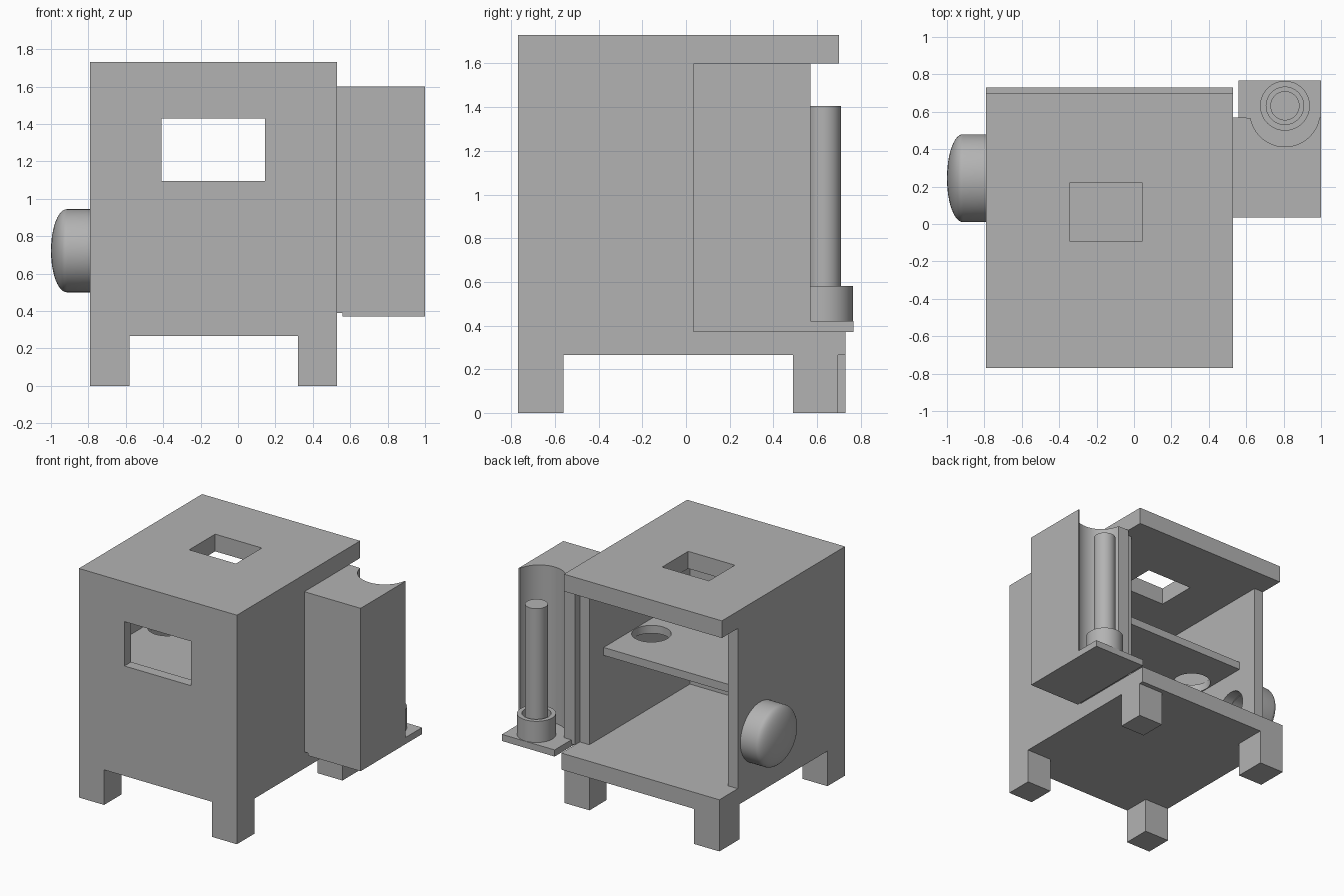
import bpy, bmesh
from math import pi, cos, sin, radians
from mathutils import Matrix, Vector

old = bpy.data.objects.get("Cube")
if old:
    bpy.data.objects.remove(old, do_unlink=True)

grey = bpy.data.materials.new("plain grey")
grey.use_nodes = True
GREY = (0.45, 0.45, 0.45, 1)
grey.diffuse_color = GREY
grey.node_tree.nodes["Principled BSDF"].inputs["Base Color"].default_value = GREY


def finish(name, bm, smooth=False):
    bmesh.ops.recalc_face_normals(bm, faces=bm.faces)
    mesh = bpy.data.meshes.new(name)
    bm.to_mesh(mesh)
    bm.free()
    mesh.materials.append(grey)
    ob = bpy.data.objects.new(name, mesh)
    bpy.context.collection.objects.link(ob)
    if smooth:
        activate(ob)
        bpy.ops.object.shade_smooth_by_angle(angle=radians(35))
    return ob


def activate(ob):
    bpy.ops.object.select_all(action='DESELECT')
    ob.select_set(True)
    bpy.context.view_layer.objects.active = ob


def box(name, x, y, z):
    """Box from (min, max) spans."""
    bm = bmesh.new()
    bmesh.ops.create_cube(bm, size=1)
    for v in bm.verts:
        v.co = [s[0] if c < 0 else s[1] for c, s in zip(v.co, (x, y, z))]
    return finish(name, bm)


def lathe(name, profile, centre, matrix=Matrix(), steps=64):
    """Spin (radius, height) points about z, then place the result."""
    bm = bmesh.new()
    verts = [bm.verts.new((r, 0, h)) for r, h in profile]
    edges = [bm.edges.new(pair) for pair in zip(verts, verts[1:])]
    bmesh.ops.spin(bm, geom=verts + edges, axis=(0, 0, 1), cent=(0, 0, 0),
                   angle=2 * pi, steps=steps)
    bmesh.ops.remove_doubles(bm, verts=bm.verts, dist=1e-5)
    bmesh.ops.transform(bm, matrix=Matrix.Translation(centre) @ matrix, verts=bm.verts)
    return finish(name, bm, smooth=True)


def cut(ob, *cutters):
    for c in cutters:
        mod = ob.modifiers.new("cut", 'BOOLEAN')
        mod.operation, mod.solver, mod.object = 'DIFFERENCE', 'EXACT', c
        activate(ob)
        bpy.ops.object.modifier_apply(modifier=mod.name)
        bpy.data.objects.remove(c, do_unlink=True)


X, Y = (-0.79, 0.53), (-0.77, 0.73)
ALL = (-2, 2)
KNOB = Vector((-0.79, 0.245, 0.722))
TURN = Matrix.Rotation(-pi / 2, 4, 'Y')  # lathe height runs towards -x

# Housing: a block carved into walls, roof, floor and legs
body = box("housing", X, Y, (0, 1.73))
cut(body,
    box("cavity", (-0.71, 0.45), (-0.69, 2), (0.39, 1.6)),
    box("wall_trim", ALL, (0.51, 2), (0.39, 1.6)),
    box("roof_trim", ALL, (0.7, 2), (1.5, 2)),
    box("leg_gap_x", (-0.58, 0.32), ALL, (-1, 0.265)),
    box("leg_gap_y", ALL, (-0.56, 0.49), (-1, 0.265)),
    box("leg_trim", (0, 2), (0.695, 2), (-1, 0.265)),
    box("window", (-0.41, 0.145), (-1, -0.5), (1.095, 1.43)),
    box("skylight", (-0.345, 0.045), (-0.09, 0.22), (1.5, 2)),
    lathe("port", [(0, -0.2), (0.13, -0.2), (0.13, 0.2), (0, 0.2)], KNOB, TURN))

# Inner shelf with two round holes
shelf = box("shelf", (-0.71, 0.45), (-0.69, 0.34), (1.0, 1.06))
cut(shelf, *[lathe("shelf_hole", [(0, -1), (0.135, -1), (0.135, 1), (0, 1)],
                   (x, -0.03, 1)) for x in (-0.57, 0.31)])

# Domed side cap, hollow behind the port
dome = [(0.23 * cos(a), 0.125 + 0.085 * sin(a)) for a in [i * pi / 24 for i in range(13)]]
lathe("side_cap", [(0, 0.1), (0.13, 0.1), (0.13, 0), (0.23, 0)] + dome, KNOB,
      Matrix.Diagonal((1, 1.02, 0.966, 1)) @ TURN)

# Side tower with a rounded groove in its back
bm = bmesh.new()
arc = [(0.807 + 0.187 * cos(a), 0.6 + 0.187 * sin(a))
       for a in [radians(-10 - 160 * i / 32) for i in range(33)]]
outline = [(0.53, 0.57), (0.53, 0.035), (1, 0.035), (1, 0.57)] + arc
face = bm.faces.new([bm.verts.new((x, y, 0.39)) for x, y in outline])
top = bmesh.ops.extrude_face_region(bm, geom=[face])["geom"]
bmesh.ops.translate(bm, vec=(0, 0, 1.21),
                    verts=[v for v in top if isinstance(v, bmesh.types.BMVert)])
finish("side_tower", bm, smooth=True)

# Foot plate, cup and rod
box("foot_plate", (0.56, 1), (0.035, 0.768), (0.37, 0.42))
lathe("cup", [(0, 0.42), (0.133, 0.42), (0.133, 0.58), (0.1, 0.58), (0.1, 0.43), (0, 0.43)],
      (0.807, 0.632, 0))
lathe("rod", [(0, 0.425), (0.078, 0.425), (0.078, 1.405), (0, 1.405)], (0.807, 0.632, 0))
